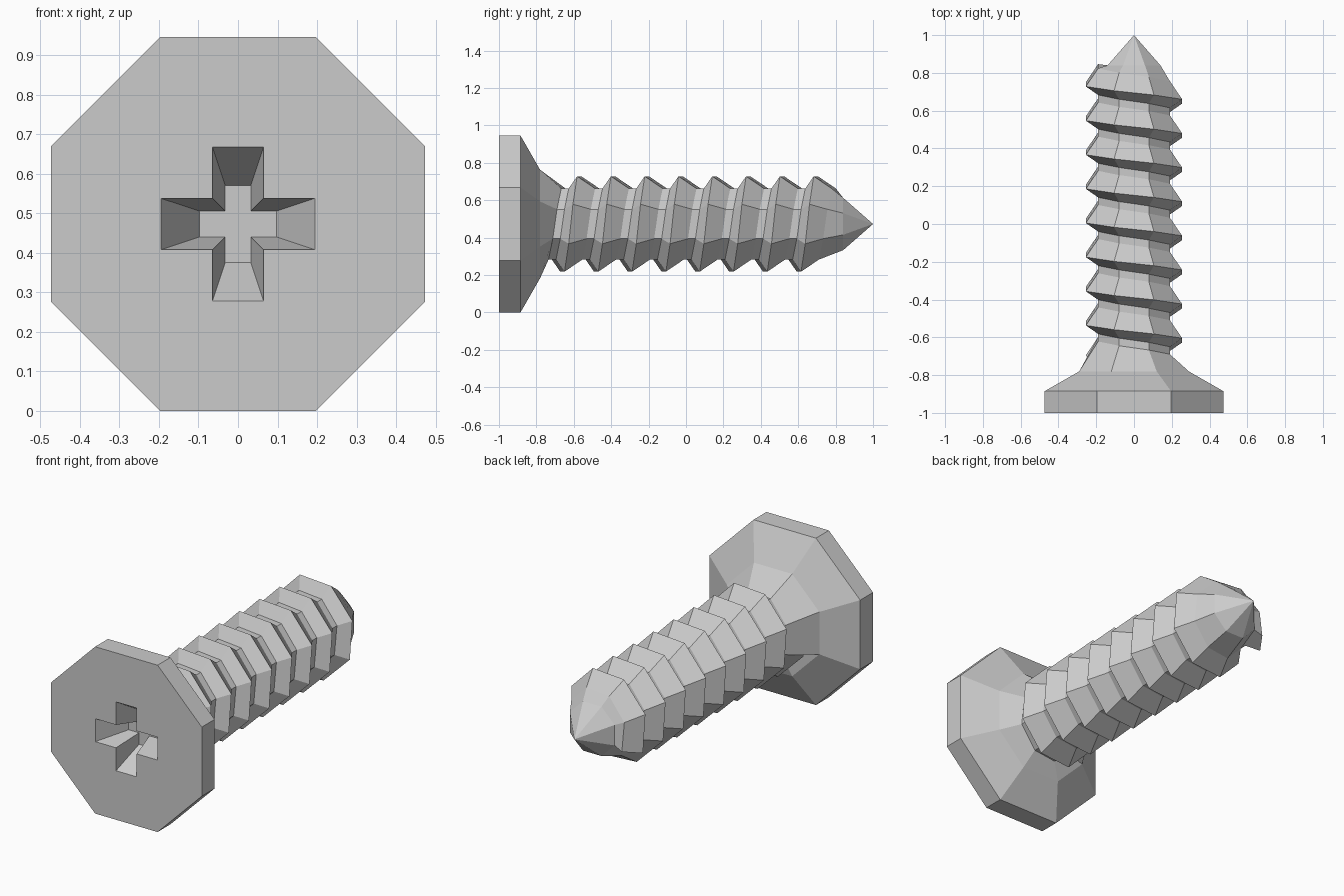
import bpy, bmesh, math
from mathutils import Vector

if "Cube" in bpy.data.objects:
    bpy.data.objects.remove(bpy.data.objects["Cube"], do_unlink=True)

AXIS_Z = 0.473
SIDES = 8
FLAT = math.cos(math.pi / SIDES)   # flat-to-corner ratio of an octagon

steel = bpy.data.materials.new("steel_grey")
steel.use_nodes = True
steel.diffuse_color = (0.6, 0.6, 0.6, 1)
steel.node_tree.nodes["Principled BSDF"].inputs["Base Color"].default_value = (0.6, 0.6, 0.6, 1)


def corner(bm, i, apothem, y):
    """Vertex on octagon corner i, counted from the lower left."""
    a = math.radians(202.5 + 45 * i)
    r = apothem / FLAT
    return bm.verts.new((r * math.cos(a), y, AXIS_Z + r * math.sin(a)))


def ring(bm, apothem, y):
    return [corner(bm, i, apothem, y) for i in range(SIDES)]


def bridge(bm, a, b):
    n = len(a)
    for i in range(n):
        j = (i + 1) % n
        bm.faces.new((a[i], a[j], b[j], b[i]))


def finish(bm, name):
    bmesh.ops.recalc_face_normals(bm, faces=bm.faces)
    mesh = bpy.data.meshes.new(name)
    bm.to_mesh(mesh)
    bm.free()
    mesh.materials.append(steel)
    obj = bpy.data.objects.new(name, mesh)
    bpy.context.collection.objects.link(obj)
    return obj


# Head: octagonal rim, tapered back and cross-shaped drive recess
NECK_Y, NECK_R = -0.78, 0.29
bm = bmesh.new()
front = ring(bm, AXIS_Z, -1)
rim = ring(bm, AXIS_Z, -0.885)
neck = ring(bm, NECK_R, NECK_Y)
bridge(bm, front, rim)
bridge(bm, rim, neck)


def cross(scale, y):
    """Cross outline, three points per arm, starting at the bottom arm."""
    length, half = 0.195 * scale, 0.065 * scale
    pts = []
    for arm in range(4):
        a = math.radians(90 * arm)
        for x, z in ((-half, -length), (half, -length), (half, -half)):
            pts.append(bm.verts.new((x * math.cos(a) - z * math.sin(a), y,
                                     AXIS_Z + x * math.sin(a) + z * math.cos(a))))
    return pts


mouth = cross(1, -1)
floor = cross(0.5, -0.84)
bridge(bm, mouth, floor)
bm.faces.new(floor)
for arm in range(4):
    c = [mouth[(3 * arm + k) % 12] for k in range(4)]
    o = [front[(2 * arm + 1 + k) % SIDES] for k in range(3)]
    bm.faces.new((o[0], o[1], c[1], c[0]))
    bm.faces.new((o[1], o[2], c[3], c[2], c[1]))
finish(bm, "screw_head")

# Threaded shank: a helical sawtooth ridge of eight turns, with neck and point
TURNS, PITCH = 8, 0.1807
STEPS = TURNS * SIDES
ROOT_R, CREST_R = 0.19, 0.255
bm = bmesh.new()


def helix(count, apothem, offset):
    return [corner(bm, i, apothem, NECK_Y + offset + PITCH * i / SIDES)
            for i in range(count)]


root = helix(STEPS + SIDES + 1, ROOT_R, 0)
foot = helix(STEPS + 1, ROOT_R, 0.04)
crest = helix(STEPS + 1, CREST_R, 0.085)
for i in range(STEPS):
    k = i + SIDES
    bm.faces.new((root[i], root[i + 1], foot[i + 1], foot[i]))
    bm.faces.new((foot[i], foot[i + 1], crest[i + 1], crest[i]))
    bm.faces.new((crest[i], crest[i + 1], root[k + 1], root[k]))

collar = ring(bm, NECK_R, NECK_Y)
cone = ring(bm, 0.14, 0.84)
tip = bm.verts.new((0, 1, AXIS_Z))
for i in range(SIDES):
    j = (i + 1) % SIDES
    e = STEPS + i
    bm.faces.new((collar[i], collar[j], root[i + 1], root[i]))
    bm.faces.new((root[e], root[e + 1], cone[j], cone[i]))
    bm.faces.new((cone[i], cone[j], tip))

# Flat ends where the ridge starts and stops
bm.faces.new((collar[0], root[0], foot[0], crest[0], root[SIDES]))
bm.faces.new((root[STEPS], foot[STEPS], crest[STEPS], root[-1], cone[0]))
finish(bm, "threaded_shank")
